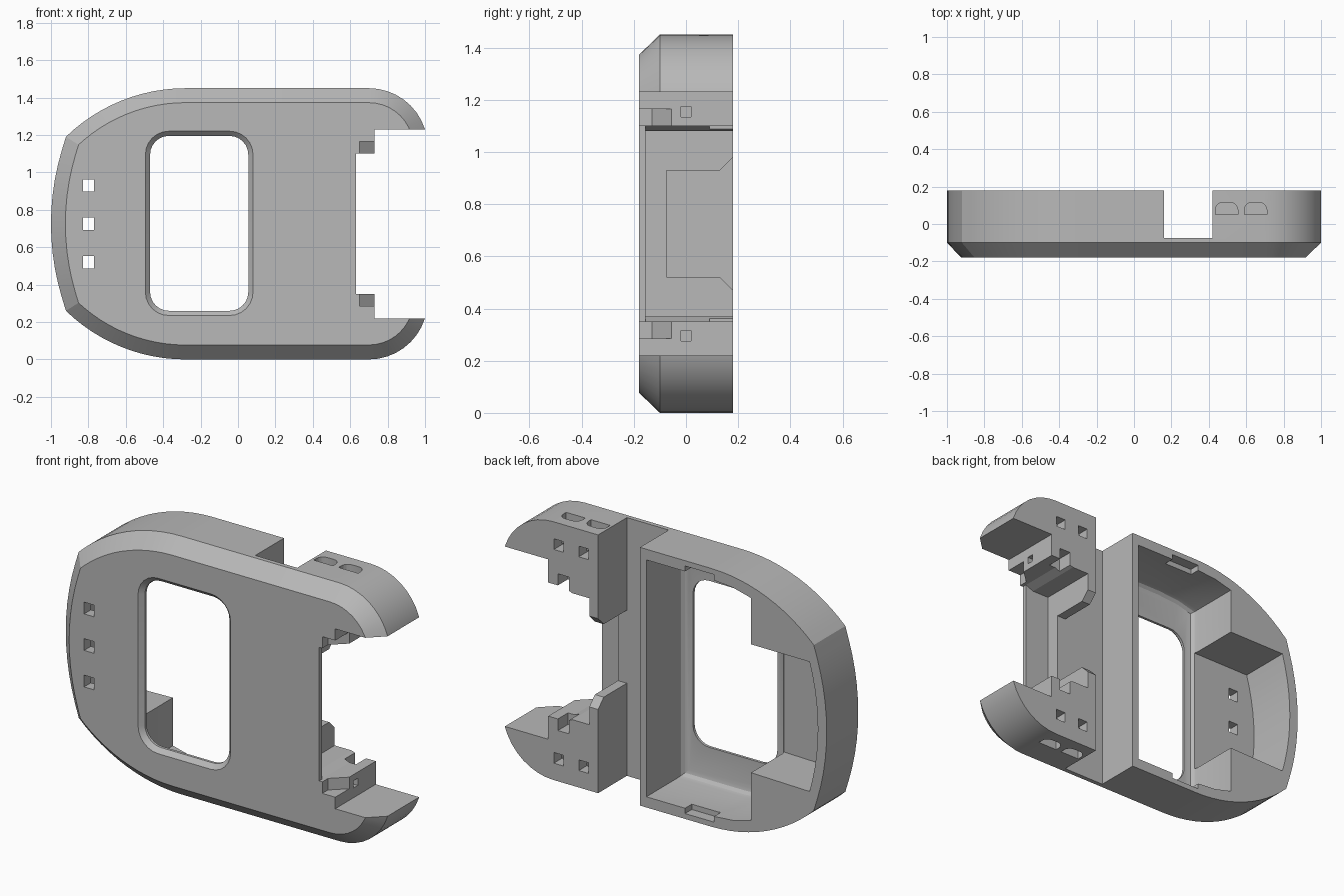
import bpy, bmesh
from math import sin, cos, radians

cube = bpy.data.objects.get("Cube")
if cube:
    bpy.data.objects.remove(cube, do_unlink=True)

HEIGHT = 1.45
MID = HEIGHT / 2

grey = bpy.data.materials.new("mid grey")
grey.use_nodes = True
grey.diffuse_color = (0.48, 0.48, 0.48, 1)
grey.node_tree.nodes["Principled BSDF"].inputs["Base Color"].default_value = grey.diffuse_color


def arc(cx, cz, r, start, end, n):
    angles = [radians(start + (end - start) * i / n) for i in range(n + 1)]
    return [(cx + r * cos(a), cz + r * sin(a)) for a in angles]


def mirrored(points):
    """Close a half outline by reflecting it about the mid height."""
    return points + [(a, HEIGHT - b) for a, b in reversed(points) if abs(b - MID) > 1e-4]


def inset(points, d):
    """Move every edge of a counter-clockwise polygon inwards by d."""
    out = []
    n = len(points)
    for i in range(n):
        (ax, az), (bx, bz), (cx, cz) = points[i - 1], points[i], points[(i + 1) % n]
        l1 = ((bx - ax) ** 2 + (bz - az) ** 2) ** 0.5
        l2 = ((cx - bx) ** 2 + (cz - bz) ** 2) ** 0.5
        n1 = (-(bz - az) / l1, (bx - ax) / l1)
        n2 = (-(cz - bz) / l2, (cx - bx) / l2)
        k = d / (1 + n1[0] * n2[0] + n1[1] * n2[1])
        out.append((bx + k * (n1[0] + n2[0]), bz + k * (n1[1] + n2[1])))
    return out


def loft(name, rings, axis="y"):
    """Solid through matching polygons, each given as (position, points)."""
    place = {"x": lambda t, a, b: (t, a, b),
             "y": lambda t, a, b: (a, t, b),
             "z": lambda t, a, b: (a, b, t)}[axis]
    bm = bmesh.new()
    loops = [[bm.verts.new(place(t, a, b)) for a, b in pts] for t, pts in rings]
    n = len(loops[0])
    for lower, upper in zip(loops, loops[1:]):
        for i in range(n):
            j = (i + 1) % n
            bm.faces.new((lower[i], lower[j], upper[j], upper[i]))
    bm.faces.new(loops[0])
    bm.faces.new(loops[-1])
    bmesh.ops.recalc_face_normals(bm, faces=bm.faces)
    mesh = bpy.data.meshes.new(name)
    bm.to_mesh(mesh)
    bm.free()
    mesh.materials.append(grey)
    obj = bpy.data.objects.new(name, mesh)
    bpy.context.collection.objects.link(obj)
    return obj


def rect(x0, x1, z0, z1):
    return [(x0, z0), (x1, z0), (x1, z1), (x0, z1)]


def cut(rings, axis="y"):
    """Subtract a lofted solid from the body."""
    tool = loft("cutter", rings, axis)
    tool.hide_render = True
    mod = body.modifiers.new("cut", "BOOLEAN")
    mod.operation = "DIFFERENCE"
    mod.solver = "EXACT"
    mod.object = tool
    bpy.context.view_layer.objects.active = body
    bpy.ops.object.modifier_apply(modifier=mod.name)
    bpy.data.objects.remove(tool, do_unlink=True)


def cut_box(x0, x1, y0, y1, z0, z1, both=False):
    cut([(y0, rect(x0, x1, z0, z1)), (y1, rect(x0, x1, z0, z1))])
    if both:
        cut_box(x0, x1, y0, y1, HEIGHT - z1, HEIGHT - z0)


# Body shell with a chamfered front rim
half = (arc(0.7, 1.136, 0.314, 0, 90, 10)
        + arc(-0.28, 0.532, 0.918, 90, 134.2, 12)
        + arc(0.36, MID, 1.36, 160, 180, 6)[1:])
outline = mirrored(half)
body = loft("case_body", [(-0.18, inset(outline, 0.077)), (-0.10, outline), (0.18, outline)])

# Main cavity with a rounded floor edge
cavity = mirrored([(0.12, 1.39), (-0.28, 1.39), (-0.42, 1.378), (-0.53, 1.35)])
fillet = [(-0.14 + 0.04 * (1 - cos(radians(a))), inset(cavity, 0.04 * (1 - sin(radians(a)))))
          for a in (0, 30, 60, 90)]
cut(fillet + [(0.3, cavity)])

# Side pocket following the curved end
pocket = [(-0.5, 0.37), (-0.5, 1.09)] + arc(0.36, MID, 1.305, 163.8, 196.2, 10)
cut([(-0.12, pocket), (0.3, pocket)])

# Rounded window with a chamfered front edge
r = 0.1
window = (arc(0.055 - r, 1.195 - r, r, 0, 90, 6) + arc(-0.47 + r, 1.195 - r, r, 90, 180, 6)
          + arc(-0.47 + r, 0.26 + r, r, 180, 270, 6) + arc(0.055 - r, 0.26 + r, r, 270, 360, 6))
cut([(-0.2, inset(window, -0.045)), (-0.155, window), (0, window)])

# Three square vents
for z in (0.52, MID, 0.93):
    cut_box(-0.83, -0.77, -0.3, -0.05, z - 0.033, z + 0.033)

# Catch recesses in the cavity's top and bottom walls
cut_box(-0.30, -0.12, 0.12, 0.3, 1.36, 1.42, both=True)

# Strap slot across the back
cut_box(0.16, 0.42, -0.075, 0.3, -0.1, 1.6)

# Open end between the two arms
cut_box(0.73, 1.2, -1, 1, 0.22, 1.23)
cut_box(0.63, 0.8, -1, 1, 0.35, 1.10)
step = mirrored([(0.8, 1.10), (0.63, 1.10), (0.58, 1.08), (0.475, 1.08)])
cut([(-0.155, step), (0.3, step)])

# Flared channel joining the slot and the open end
channel = mirrored([(0.3, 1.10), (0.13, 0.93), (-0.075, 0.93)])
cut([(0.40, channel), (0.5, channel)], "x")

# Paired details on the upper and lower arm
for flip in (False, True):
    def zz(z):
        return HEIGHT - z if flip else z

    # Latch notch with a slanted back wall
    notch = [(0.65, -0.3), (0.8, -0.3), (0.8, 0.01), (0.65, -0.13)]
    cut([(zz(1.08), notch), (zz(1.165), notch)], "z")
    # Pin hole in the arm end
    pin = [(-0.02, zz(1.135)), (0.02, zz(1.135)), (0.02, zz(1.175)), (-0.02, zz(1.175))]
    cut([(0.66, pin), (0.8, pin)], "x")
    # Rounded side openings
    for x in (0.435, 0.59):
        opening = ([(x, 0.05), (x + 0.12, 0.05)]
                   + arc(x + 0.08, 0.075, 0.04, 0, 90, 4)
                   + arc(x + 0.04, 0.075, 0.04, 90, 180, 4))
        cut([(zz(1.30), opening), (zz(1.6), opening)], "z")

# Square sockets in the back of each arm
for x in (0.51, 0.665):
    cut_box(x - 0.03, x + 0.03, 0.06, 0.3, 1.295, 1.355, both=True)
cut_box(0.60, 0.67, 0.09, 0.3, 1.05, 1.165, both=True)

# Smooth the curved walls, keeping edges crisp
bpy.ops.object.select_all(action="DESELECT")
body.select_set(True)
bpy.context.view_layer.objects.active = body
bpy.ops.object.shade_smooth_by_angle(angle=radians(20))
